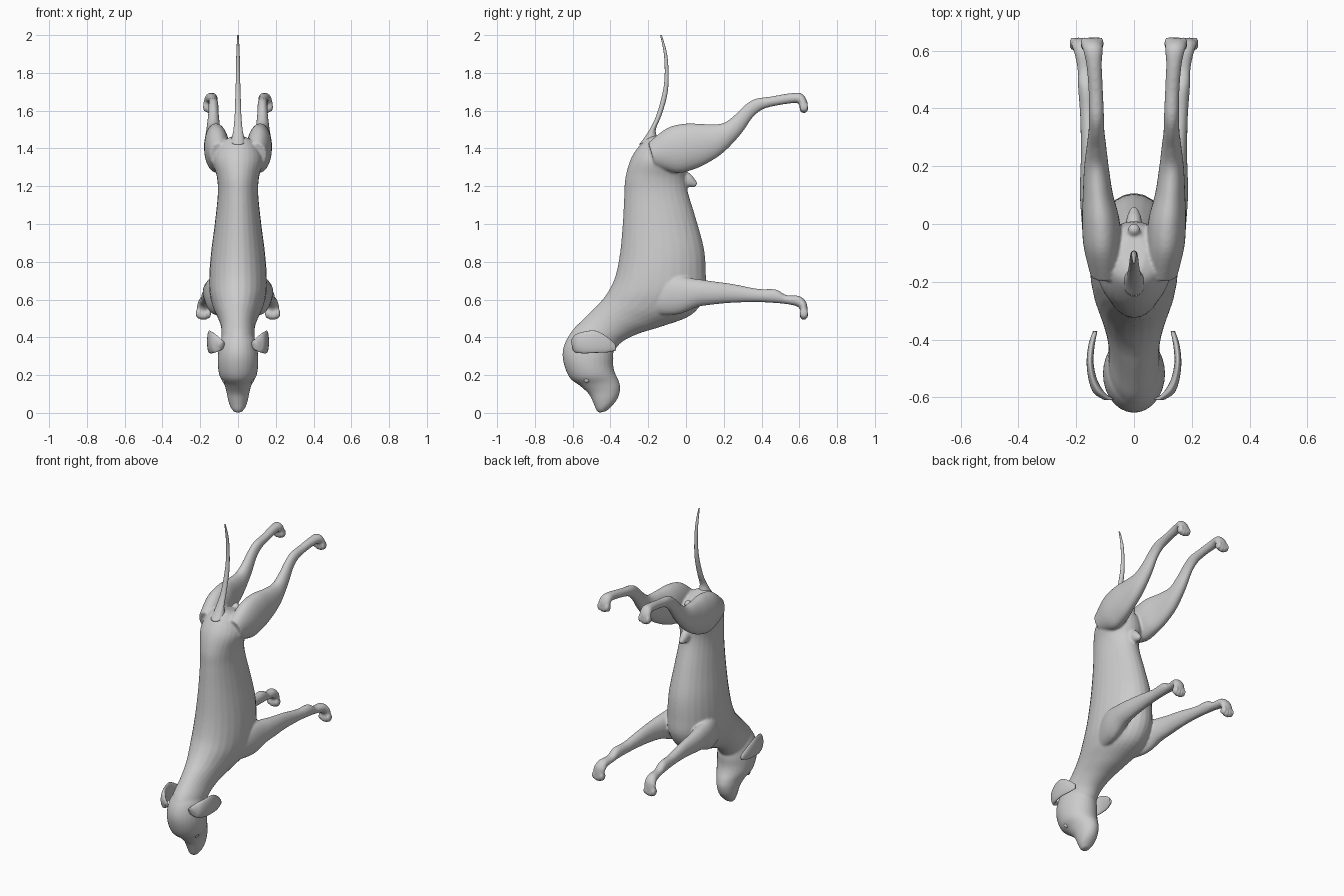
import bpy, bmesh, math
from mathutils import Vector, Matrix

N = 28    # sides per ring
SUB = 5   # interpolated rings per station


def smooth_path(st):
    """Catmull-Rom through the stations."""
    out = []
    for i in range(len(st) - 1):
        p0, p1 = st[max(i - 1, 0)], st[i]
        p2, p3 = st[i + 1], st[min(i + 2, len(st) - 1)]
        for k in range(SUB):
            t = k / SUB
            out.append([0.5 * (2 * b + (c - a) * t + (2 * a - 5 * b + 4 * c - d) * t * t
                               + (3 * b - a - 3 * c + d) * t ** 3)
                        for a, b, c, d in zip(p0, p1, p2, p3)])
    out.append(list(st[-1]))
    return out


def loft(bm, stations, sx=1):
    """Each station: outline point A (y,z), outline point B (y,z), centre x, half width."""
    rings = []
    for ya, za, yb, zb, x, r in smooth_path(stations):
        c = Vector((x * sx, (ya + yb) / 2, (za + zb) / 2))
        h = Vector((0, (ya - yb) / 2, (za - zb) / 2))
        rings.append([bm.verts.new(c + h * math.cos(a) + Vector((r * math.sin(a), 0, 0)))
                      for a in (2 * math.pi * k / N for k in range(N))])
    for a, b in zip(rings, rings[1:]):
        for k in range(N):
            bm.faces.new((a[k], a[(k + 1) % N], b[(k + 1) % N], b[k]))
    bm.faces.new(rings[0])
    bm.faces.new(rings[-1])


def ball(bm, loc, size):
    m = Matrix.Translation(loc) @ Matrix.Diagonal((*size, 1))
    bmesh.ops.create_uvsphere(bm, u_segments=16, v_segments=10, radius=1, matrix=m)


def finish(bm, name):
    bmesh.ops.recalc_face_normals(bm, faces=bm.faces[:])
    for f in bm.faces:
        f.smooth = True
    me = bpy.data.meshes.new(name)
    bm.to_mesh(me)
    bm.free()
    ob = bpy.data.objects.new(name, me)
    bpy.context.collection.objects.link(ob)
    return ob


torso = [(-.17, 1.47, -.03, 1.43, 0, .04), (-.215, 1.45, 0, 1.38, 0, .10),
         (-.285, 1.36, .01, 1.31, 0, .132), (-.32, 1.25, 0, 1.25, 0, .112),
         (-.327, 1.15, .01, 1.17, 0, .107), (-.335, 1.0, .055, 1.02, 0, .122),
         (-.35, .84, .095, .87, 0, .142), (-.375, .72, .105, .74, 0, .152),
         (-.41, .645, .10, .62, 0, .15), (-.45, .59, .03, .52, 0, .13),
         (-.495, .545, -.12, .46, 0, .105), (-.545, .495, -.25, .42, 0, .09),
         (-.595, .445, -.34, .375, 0, .088), (-.62, .41, -.385, .32, 0, .09)]
head = [(-.57, .45, -.45, .43, 0, .05), (-.625, .40, -.40, .38, 0, .09),
        (-.652, .33, -.385, .31, 0, .105), (-.647, .26, -.385, .25, 0, .107),
        (-.615, .185, -.375, .21, 0, .098), (-.56, .142, -.356, .17, 0, .075),
        (-.515, .10, -.348, .13, 0, .062), (-.492, .055, -.358, .085, 0, .053),
        (-.475, .015, -.38, .05, 0, .04), (-.46, 0, -.42, .01, 0, .02)]
hind_leg = [(-.20, 1.43, -.16, 1.30, .10, .05), (-.10, 1.508, -.05, 1.27, .11, .065),
            (0, 1.532, .03, 1.285, .115, .065), (.10, 1.529, .11, 1.32, .125, .052),
            (.19, 1.532, .20, 1.38, .13, .043), (.25, 1.57, .29, 1.475, .13, .034),
            (.31, 1.628, .35, 1.56, .13, .027), (.365, 1.662, .40, 1.603, .13, .026),
            (.45, 1.675, .46, 1.623, .132, .025), (.55, 1.692, .55, 1.638, .138, .027),
            (.61, 1.692, .59, 1.64, .142, .034), (.64, 1.655, .60, 1.625, .145, .038),
            (.645, 1.62, .605, 1.61, .145, .034)]
front_leg = [(-.22, .66, -.20, .52, .08, .04), (-.08, .72, -.05, .52, .12, .05),
             (.05, .71, .06, .56, .135, .05), (.14, .697, .14, .573, .145, .042),
             (.25, .682, .25, .583, .15, .034), (.38, .657, .38, .586, .158, .029),
             (.475, .654, .475, .581, .165, .029), (.53, .624, .53, .576, .168, .027),
             (.60, .619, .585, .565, .175, .032), (.637, .585, .605, .545, .18, .038),
             (.645, .535, .61, .52, .183, .034)]
sheath = [(0, 1.28, -.03, 1.20, 0, .03), (.03, 1.26, .015, 1.195, 0, .025),
          (.062, 1.215, .047, 1.195, 0, .012)]
tail_path = [(-.25, 1.42, -.15, 1.45, 0, .04), (-.208, 1.475, -.16, 1.50, 0, .026),
             (-.163, 1.56, -.13, 1.575, 0, .018), (-.127, 1.68, -.10, 1.68, 0, .014),
             (-.113, 1.78, -.092, 1.78, 0, .011), (-.117, 1.9, -.10, 1.9, 0, .009),
             (-.137, 2.0, -.128, 2.0, 0, .004)]
ear_path = [(-.61, .385, -.60, .335, .09, .02), (-.585, .415, -.585, .32, .12, .02),
            (-.54, .43, -.54, .315, .142, .015), (-.48, .435, -.48, .318, .152, .012),
            (-.42, .405, -.42, .32, .147, .011), (-.375, .365, -.37, .33, .135, .008)]

# body: torso, head, legs and toes fused into one smooth skin
bm = bmesh.new()
loft(bm, torso)
loft(bm, head)
loft(bm, sheath)
ball(bm, (0, -.02, 1.43), (.022, .022, .022))
for s in (1, -1):
    loft(bm, hind_leg, s)
    loft(bm, front_leg, s)
    for k, drop in zip((-1.5, -.5, .5, 1.5), (.008, 0, 0, .008)):   # toes
        ball(bm, (s * (.145 + k * .019), .624, 1.612 + drop), (.012, .024, .027))
        ball(bm, (s * (.183 + k * .019), .624, .518 + drop), (.012, .024, .027))
body = finish(bm, "dog_body")
rm = body.modifiers.new("fuse", 'REMESH')
rm.mode = 'VOXEL'
rm.voxel_size = .0065
rm.use_smooth_shade = True
sm = body.modifiers.new("soften", 'SMOOTH')
sm.factor = .5
sm.iterations = 6

# tail
bm = bmesh.new()
loft(bm, tail_path)
finish(bm, "tail")

# ears and eyes
for s, side in ((1, "left"), (-1, "right")):
    bm = bmesh.new()
    loft(bm, ear_path, s)
    finish(bm, "ear_" + side)
    bm = bmesh.new()
    ball(bm, (s * .072, -.525, .175), (.014, .016, .016))
    finish(bm, "eye_" + side)
